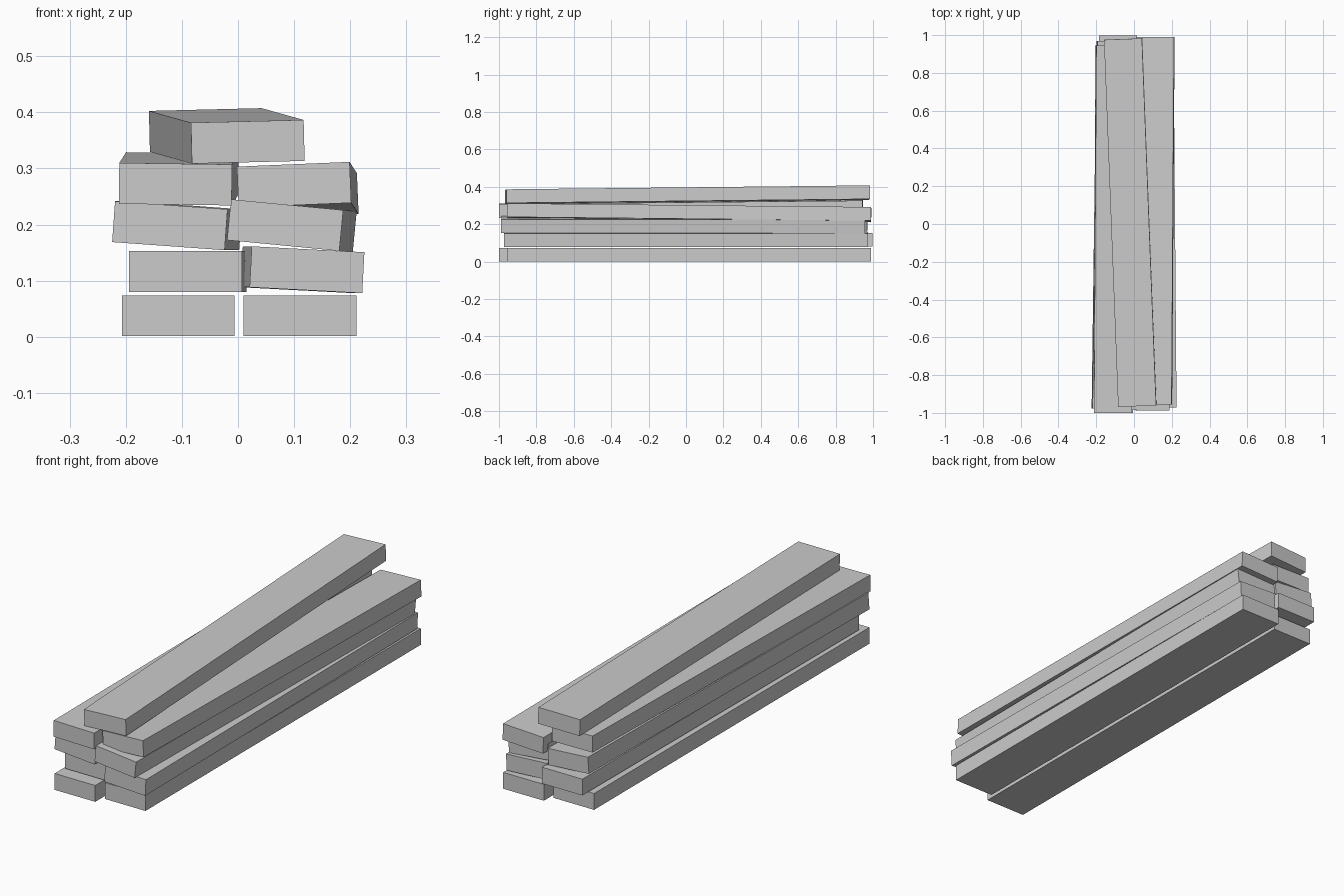
import bpy
from math import radians, atan2

if "Cube" in bpy.data.objects:
    bpy.data.objects.remove(bpy.data.objects["Cube"])

LENGTH, WIDTH, THICK = 1.945, 0.201, 0.073


def plank(name, x, z, y_front, roll=0.0, dx=0.0, dz=0.0):
    """Board whose front end is centred at (x, y_front, z); its back end is offset by dx, dz."""
    bpy.ops.mesh.primitive_cube_add(size=1)
    ob = bpy.context.object
    ob.name = name
    ob.scale = (WIDTH, LENGTH, THICK)
    ob.location = (x + dx / 2, y_front + LENGTH / 2, z + dz / 2)
    ob.rotation_mode = 'YXZ'
    ob.rotation_euler = (atan2(dz, LENGTH), radians(-roll), -atan2(dx, LENGTH))
    return ob


# Bottom layer, lying flat
plank("plank_1_left", -0.1065, 0.0375, -1.0)
plank("plank_1_right", 0.1105, 0.0375, -0.955)

# Second layer
plank("plank_2_left", -0.0935, 0.1165, -0.947, dx=0.008)
plank("plank_2_right", 0.123, 0.1195, -0.973, roll=-3.0, dx=-0.016)

# Third layer
plank("plank_3_left", -0.1215, 0.198, -0.977, roll=-4.1, dx=0.026)
plank("plank_3_right", 0.084, 0.199, -0.987, roll=-5.5, dx=0.024, dz=-0.002)

# Fourth layer
plank("plank_4_left", -0.1115, 0.272, -1.0, roll=-0.8, dx=0.012, dz=0.019)
plank("plank_4_right", 0.100, 0.271, -0.955, roll=2.4, dx=0.013, dz=-0.020)

# Single board on top, lying askew
plank("plank_top", 0.0175, 0.3475, -0.965, roll=1.4, dx=-0.075, dz=0.021)
